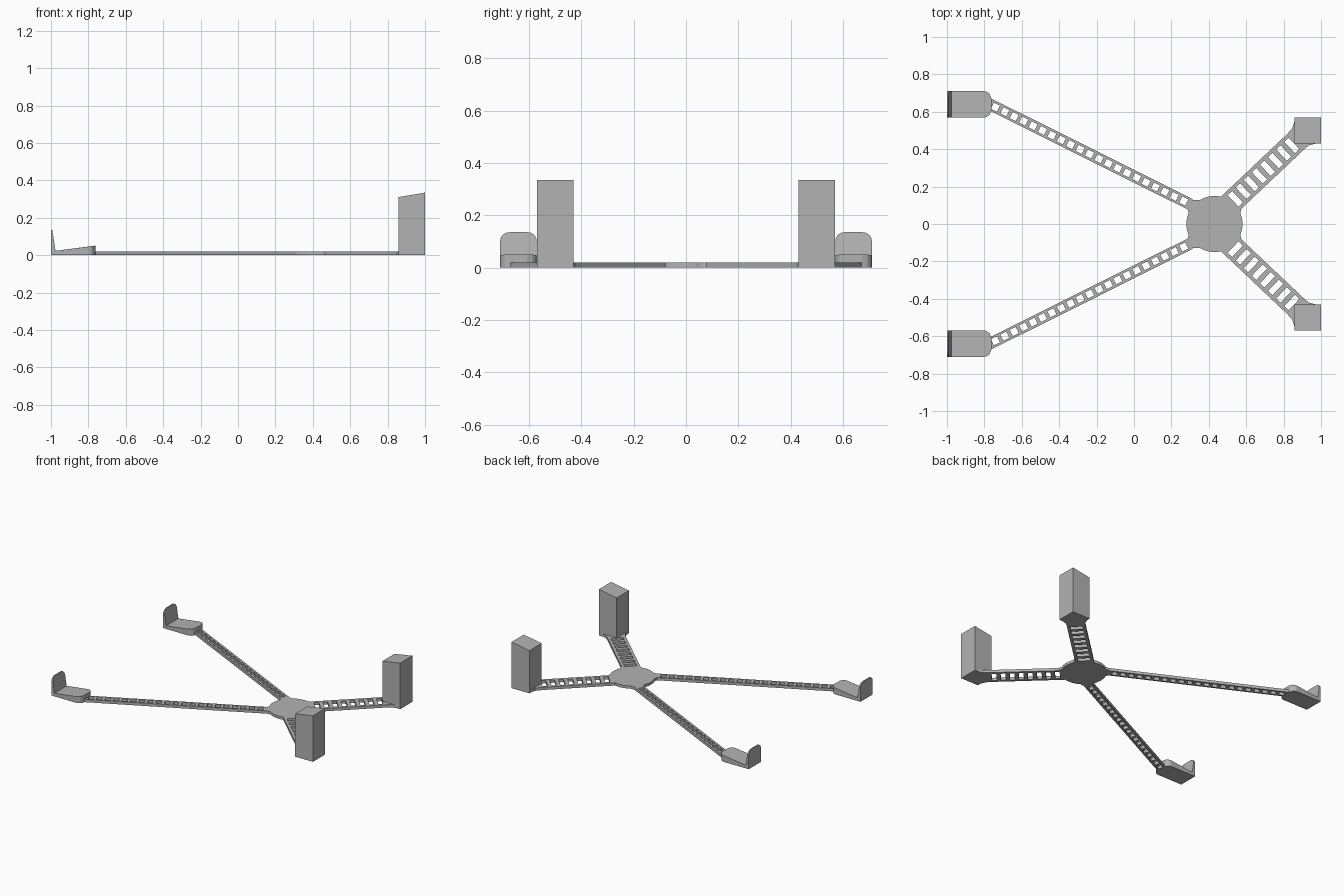
import bpy, bmesh
from math import cos, sin, pi, radians
from mathutils import Vector

if "Cube" in bpy.data.objects:
    bpy.data.objects.remove(bpy.data.objects["Cube"])

grey = bpy.data.materials.new("plain grey")
grey.use_nodes = True
COLOUR = (0.45, 0.45, 0.45, 1)
grey.diffuse_color = COLOUR
grey.node_tree.nodes["Principled BSDF"].inputs["Base Color"].default_value = COLOUR

THICK = 0.02


def finish(name, bm):
    bmesh.ops.recalc_face_normals(bm, faces=bm.faces)
    mesh = bpy.data.meshes.new(name)
    bm.to_mesh(mesh)
    bm.free()
    mesh.materials.append(grey)
    ob = bpy.data.objects.new(name, mesh)
    bpy.context.collection.objects.link(ob)
    return ob


def prism(bm, outline, top):
    """Extrude a plan outline from the floor; top is a function of x."""
    low = [bm.verts.new((x, y, 0)) for x, y in outline]
    high = [bm.verts.new((x, y, top(x))) for x, y in outline]
    bm.faces.new(low)
    bm.faces.new(high)
    for i in range(len(low)):
        j = (i + 1) % len(low)
        bm.faces.new((low[i], low[j], high[j], high[i]))


def flat(x):
    return THICK


def arc(cx, cy, r, start, end, steps=8):
    angles = [radians(start + (end - start) * i / steps) for i in range(steps + 1)]
    return [(cx + r * cos(a), cy + r * sin(a)) for a in angles]


def ladder(name, start, end, width, rail, rung, count):
    """Slotted flat arm: one grid of cells with the slots left open."""
    a, b = Vector(start), Vector(end)
    along = (b - a).normalized()
    side = Vector((-along.y, along.x))
    pitch = ((b - a).length - rung) / count
    stations = [s for i in range(count + 1) for s in (i * pitch, i * pitch + rung)]
    lanes = [-width / 2, rail - width / 2, width / 2 - rail, width / 2]
    bm = bmesh.new()
    grid = [[bm.verts.new((*(a + along * s + side * w), 0)) for w in lanes] for s in stations]
    for i in range(len(stations) - 1):
        for j in range(3):
            if j == 1 and i % 2:
                continue
            bm.faces.new((grid[i][j], grid[i + 1][j], grid[i + 1][j + 1], grid[i][j + 1]))
    made = bmesh.ops.extrude_face_region(bm, geom=bm.faces[:])
    for v in made["geom"]:
        if isinstance(v, bmesh.types.BMVert):
            v.co.z = THICK
    finish(name, bm)


def mirrored(outline, s):
    return [(x, s * y) for x, y in outline]


# Central hub: disc whose rim steps out to meet each arm
half = (arc(0.43, 0, 0.15, 0, 22, 3) + [(0.572, 0.078), (0.475, 0.157)]
        + arc(0.43, 0, 0.15, 76, 122, 5) + [(0.30, 0.13), (0.283, 0.085)]
        + arc(0.43, 0, 0.15, 156, 180, 3))
bm = bmesh.new()
prism(bm, half + [(x, -y) for x, y in half[-2:0:-1]], flat)
finish("hub", bm)

for label, s in (("left", -1), ("right", 1)):
    # Long and short slotted arms
    ladder(label + "_long_arm", (0.30, s * 0.106), (-0.775, s * 0.642), 0.062, 0.013, 0.02, 21)
    ladder(label + "_short_arm", (0.51, s * 0.105), (0.875, s * 0.45), 0.122, 0.019, 0.027, 8)

    # Flared joint between the short arm and its block
    bm = bmesh.new()
    prism(bm, mirrored([(0.822, 0.485), (0.845, 0.51), (0.857, 0.545), (0.9, 0.55),
                        (0.975, 0.45), (0.97, 0.43), (0.935, 0.42), (0.905, 0.395)], s), flat)
    finish(label + "_joint", bm)

    # Tall block with a sloping top
    bm = bmesh.new()
    prism(bm, mirrored([(0.857, 0.43), (1, 0.43), (1, 0.57), (0.857, 0.57)], s),
          lambda x: 0.31 + (x - 0.857) * 0.17)
    finish(label + "_block", bm)

    # Ramped foot pad with softened corners
    bm = bmesh.new()
    prism(bm, mirrored([(-1, 0.57), *arc(-0.802, 0.607, 0.037, -90, -30, 5), (-0.763, 0.607),
                        (-0.763, 0.673), *arc(-0.802, 0.673, 0.037, 30, 90, 5), (-1, 0.71)], s),
          lambda x: THICK + max(0, x + 0.975) * 0.145)
    finish(label + "_foot", bm)

    # Upright heel plate, rounded above and thinning upward
    r = 0.035
    shape = [(0.57, 0)] + [(0.71, 0)] + arc(0.71 - r, 0.135 - r, r, 0, 90) \
        + arc(0.57 + r, 0.135 - r, r, 90, 180)
    bm = bmesh.new()
    back = [bm.verts.new((-1, s * y, z)) for y, z in shape]
    front = [bm.verts.new((-0.972 - 0.155 * z, s * y, z)) for y, z in shape]
    bm.faces.new(back)
    bm.faces.new(front)
    for i in range(len(shape)):
        j = (i + 1) % len(shape)
        bm.faces.new((back[i], back[j], front[j], front[i]))
    finish(label + "_heel", bm)
